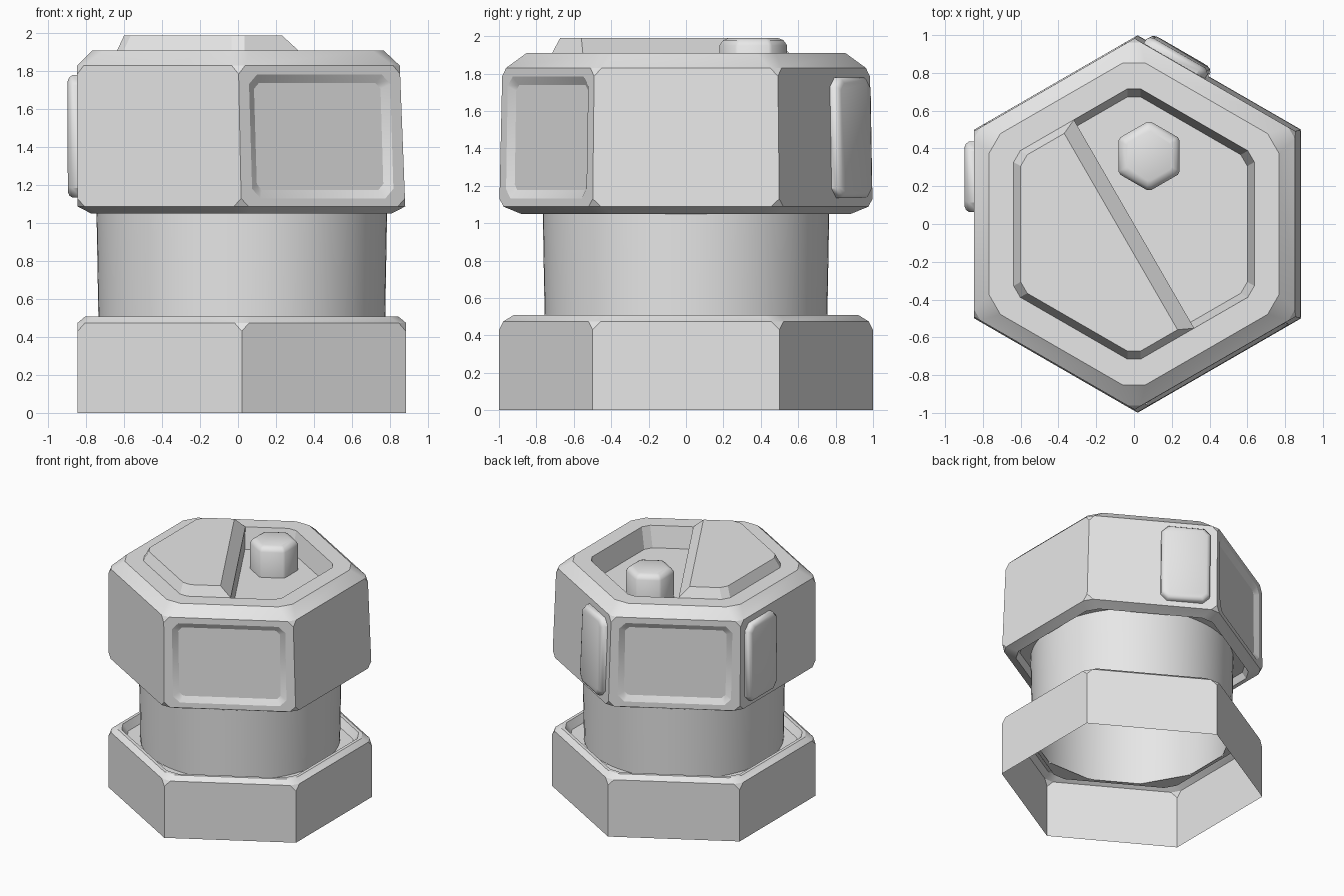
import bpy, bmesh
from math import radians, cos, sin, tan
from mathutils import Vector

old = bpy.data.objects.get("Cube")
if old:
    bpy.data.objects.remove(old, do_unlink=True)

grey = bpy.data.materials.new("plain grey")
grey.use_nodes = True
grey.diffuse_color = (0.8, 0.8, 0.8, 1)
grey.node_tree.nodes["Principled BSDF"].inputs["Base Color"].default_value = (0.8, 0.8, 0.8, 1)


def loft(rings, caps=(True, True)):
    """Skin a list of point rings, with optional end caps."""
    bm = bmesh.new()
    loops = [[bm.verts.new(p) for p in ring] for ring in rings]
    for a, b in zip(loops, loops[1:]):
        for i in range(len(a)):
            j = (i + 1) % len(a)
            bm.faces.new((a[i], a[j], b[j], b[i]))
    if caps[0]:
        bm.faces.new(loops[0][::-1])
    if caps[1]:
        bm.faces.new(loops[-1])
    bmesh.ops.remove_doubles(bm, verts=bm.verts, dist=0.0005)
    bmesh.ops.recalc_face_normals(bm, faces=bm.faces)
    return bm


def finish(name, bm, angle=30):
    mesh = bpy.data.meshes.new(name)
    bm.to_mesh(mesh)
    bm.free()
    mesh.materials.append(grey)
    ob = bpy.data.objects.new(name, mesh)
    bpy.context.collection.objects.link(ob)
    if angle:
        smooth(ob, angle)
    return ob


def activate(ob):
    bpy.ops.object.select_all(action='DESELECT')
    ob.select_set(True)
    bpy.context.view_layer.objects.active = ob


def smooth(ob, angle):
    activate(ob)
    bpy.ops.object.shade_smooth_by_angle(angle=radians(angle))


def hexring(z, apothem, cut=0.0, cx=0.0, cy=0.0):
    """Hexagon with points on the y axis and its corners cut off."""
    pts = []
    for k in range(6):
        a = radians(60 * k)
        n, t = Vector((cos(a), sin(a), 0)), Vector((-sin(a), cos(a), 0))
        half = apothem * tan(radians(30)) - cut
        pts += [Vector((cx, cy, z)) + n * apothem + t * s * half for s in (-1, 1)]
    return pts


# The head leans and narrows slightly towards its top
def lean(z):
    f = (z - 1.05) / 0.8
    return 0.865 - 0.015 * f, 0.018 - 0.016 * f


def headring(z, inset, cut):
    a, cx = lean(z)
    return hexring(z, a - inset, cut, cx)


def side_ring(deg, u, half_u, half_z, cut, out):
    """Corner-cut rectangle lying on a head side, offset outwards."""
    a = radians(deg)
    n, t = Vector((cos(a), sin(a), 0)), Vector((-sin(a), cos(a), 0))
    w, h = half_u, half_z
    shape = [(w, h - cut), (w - cut, h), (cut - w, h), (-w, h - cut),
             (-w, cut - h), (cut - w, -h), (w - cut, -h), (w, cut - h)]
    ring = []
    for x, y in shape:
        apo, cx = lean(1.457 + y)
        ring.append(Vector((cx, 0, 1.457 + y)) + n * (apo + out) + t * (u + x))
    return ring


CX = 0.02
# Open-bottomed hexagonal foot with a lip around the neck
finish("foot", loft([
    hexring(0, 0.865, 0, CX), hexring(0.43, 0.865, 0, CX),
    hexring(0.475, 0.865, 0.045, CX), hexring(0.508, 0.825, 0.06, CX),
    hexring(0.508, 0.80, 0.06, CX), hexring(0.45, 0.765, 0.06, CX),
    hexring(0.45, 0.735, 0.23, CX)], (False, False)))

# Round neck, an open tube
def circle(z, r, n=64):
    return [Vector((CX + r * cos(radians(360 * i / n)), r * sin(radians(360 * i / n)), z))
            for i in range(n)]


finish("neck", loft([circle(0.45, 0.755), circle(1.12, 0.767)], (False, False)))

# Hexagonal head with chamfered rims and a pocket in the top
head = finish("head", loft([
    headring(1.10, 0.10, 0.06), headring(1.05, 0.075, 0.06), headring(1.088, 0, 0.045),
    headring(1.13, 0, 0), headring(1.785, 0, 0), headring(1.83, 0, 0.04),
    hexring(1.91, 0.768, 0.07), hexring(1.91, 0.637, 0.04), hexring(1.74, 0.60, 0.04)]), 0)

# Recessed panels on two opposite sides
for deg in (-60, 120):
    cutter = finish("panel_cutter", loft([
        side_ring(deg, 0, 0.385, 0.281, 0.03, -0.027),
        side_ring(deg, 0, 0.43, 0.326, 0.05, 0.0),
        side_ring(deg, 0, 0.43, 0.326, 0.05, 0.05)]), 0)
    cutter.hide_render = True
    mod = head.modifiers.new("panel", 'BOOLEAN')
    mod.operation, mod.solver, mod.object = 'DIFFERENCE', 'EXACT', cutter
    activate(head)
    bpy.ops.object.modifier_apply(modifier=mod.name)
    bpy.data.objects.remove(cutter, do_unlink=True)
smooth(head, 25)

# Raised pads beside the rear panel
for name, deg, u in (("left_pad", 60, 0.25), ("right_pad", 180, -0.25)):
    finish(name, loft([
        side_ring(deg, u, 0.187, 0.323, 0.05, -0.02),
        side_ring(deg, u, 0.187, 0.323, 0.05, 0.025),
        side_ring(deg, u, 0.175, 0.311, 0.045, 0.042),
        side_ring(deg, u, 0.155, 0.291, 0.035, 0.05)]), 40)

# Raised half plate on top, sliced along a sloping diagonal
bm = loft([hexring(1.735, 0.637, 0.04), hexring(1.91, 0.637, 0.04), hexring(1.99, 0.60, 0.04)])
diag = Vector((cos(radians(30)), sin(radians(30)), 0))
for normal in (diag, (diag + Vector((0, 0, 1))).normalized()):
    bmesh.ops.bisect_plane(bm, geom=bm.verts[:] + bm.edges[:] + bm.faces[:],
                           plane_co=(0, 0, 1.91), plane_no=normal, clear_outer=True)
    bmesh.ops.holes_fill(bm, edges=[e for e in bm.edges if e.is_boundary], sides=0)
bmesh.ops.recalc_face_normals(bm, faces=bm.faces)
finish("half_plate", bm, 20)

# Small hexagonal peg standing in the pocket
finish("peg", loft([
    hexring(1.73, 0.162, 0.012, 0.08, 0.36), hexring(1.95, 0.162, 0.012, 0.08, 0.36),
    hexring(1.978, 0.145, 0.012, 0.08, 0.36), hexring(1.99, 0.118, 0.01, 0.08, 0.36)]), 40)
